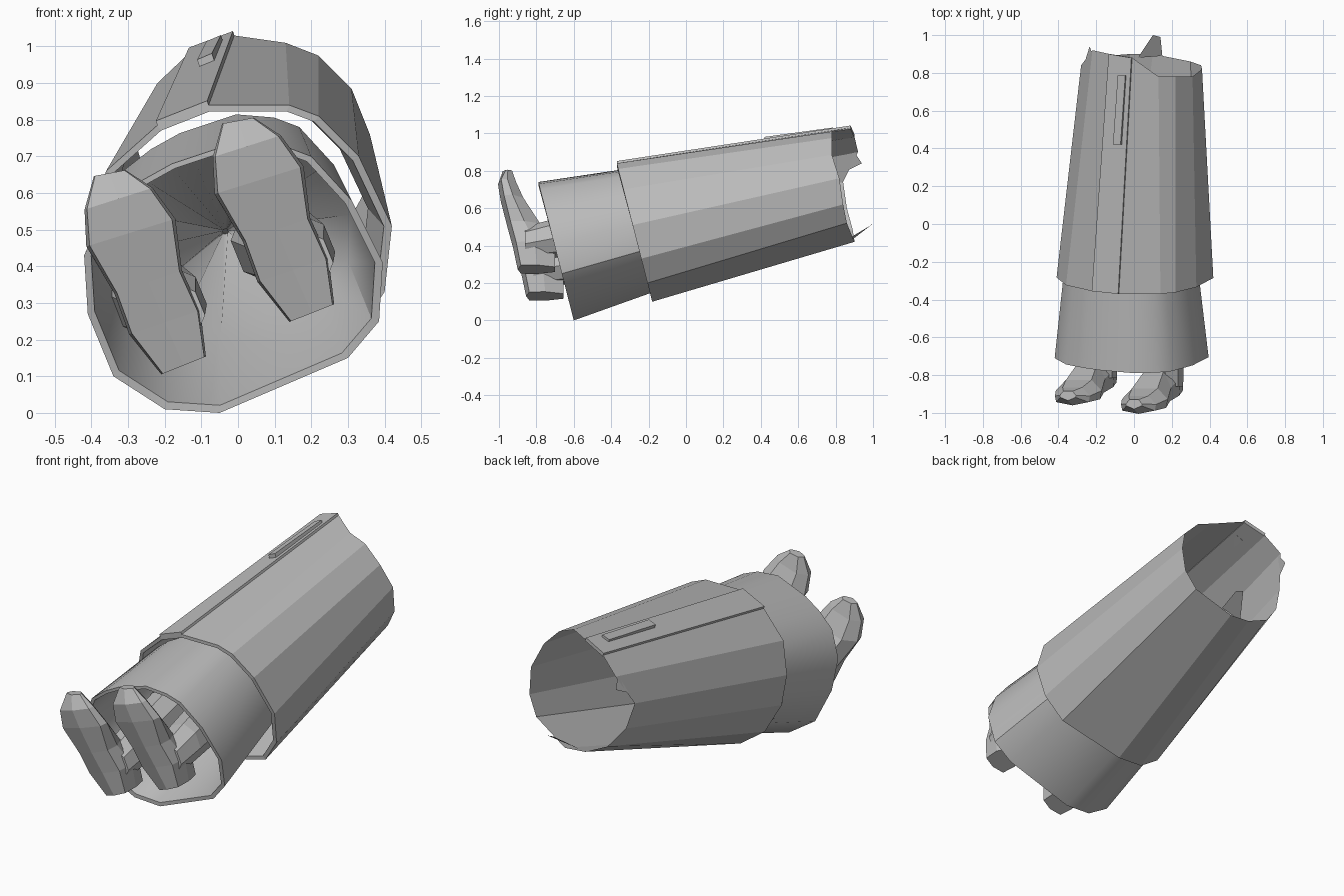
import bpy, bmesh, math
from mathutils import Vector

if "Cube" in bpy.data.objects:
    bpy.data.objects.remove(bpy.data.objects["Cube"])

grey = bpy.data.materials.new("cloth grey")
grey.diffuse_color = (0.5, 0.5, 0.5, 1)
grey.use_nodes = True
grey.node_tree.nodes["Principled BSDF"].inputs["Base Color"].default_value = grey.diffuse_color


def make(name, verts, faces, smooth=None):
    me = bpy.data.meshes.new(name)
    me.from_pydata([tuple(v) for v in verts], [], faces)
    bm = bmesh.new()
    bm.from_mesh(me)
    bmesh.ops.recalc_face_normals(bm, faces=bm.faces)
    bm.to_mesh(me)
    bm.free()
    me.materials.append(grey)
    ob = bpy.data.objects.new(name, me)
    bpy.context.collection.objects.link(ob)
    if smooth:
        bpy.ops.object.select_all(action='DESELECT')
        ob.select_set(True)
        bpy.context.view_layer.objects.active = ob
        bpy.ops.object.shade_smooth_by_angle(angle=math.radians(smooth))
    return ob


def loft(name, rings, cap_first=False, cap_last=False, smooth=None):
    n = len(rings[0])
    faces = [(r * n + i, r * n + (i + 1) % n, (r + 1) * n + (i + 1) % n, (r + 1) * n + i)
             for r in range(len(rings) - 1) for i in range(n)]
    if cap_first:
        faces.append(tuple(range(n)))
    if cap_last:
        faces.append(tuple(range((len(rings) - 1) * n, len(rings) * n)))
    return make(name, [v for ring in rings for v in ring], faces, smooth)


def scaled(ring, s, dy=0, dz=0):
    c = sum((Vector(p) for p in ring), Vector()) / len(ring)
    return [Vector((c.x + (p[0] - c.x) * s, p[1] + dy, c.z + (p[2] - c.z) * s + dz)) for p in ring]


# Coat: front hem, ragged back edge and a turned-in lining at the hem
hem = [(-.22, .785), (-.08, .84), (.14, .84), (.22, .81), (.33, .70), (.42, .51), (.40, .33),
       (.31, .20), (-.05, .10), (-.20, .11), (-.33, .20), (-.405, .35), (-.41, .50), (-.36, .66)]
end = [(-.13, .90, .985), (-.01, .88, 1.03), (.13, .78, 1.01), (.22, .78, .975), (.31, .78, .885),
       (.36, .82, .76), (.355, .84, .62), (.30, .86, .52), (.10, .90, .42), (-.02, .90, .43),
       (-.15, .89, .49), (-.24, .86, .60), (-.28, .84, .74), (-.22, .92, .90)]
hem = [Vector((x, -.155 - .256 * z, z)) for x, z in hem]
end = [Vector(p) for p in end]
loft("coat", [scaled(hem, .85, .25, .05), scaled(hem, .95), hem, end])

# Torn flaps at the back edge
make("torn_flap_bottom", [(.02, .88, .425), (.10, 1.0, .52), (.14, .99, .51), (.15, .89, .45)], [(0, 1, 2, 3)])
make("torn_flap_side", [(-.22, .90, .90), (-.235, .94, .84), (-.26, .86, .80)], [(0, 1, 2)])

# Raised closing strip along the top of the coat
up = Vector((-.004, 0, .012))
strip = [hem[0], hem[1], end[1], end[0]]
loft("closing_strip", [[p - up * .5 for p in strip], [p + up for p in strip]], True, True)

# Small bar on the strip
bar = [Vector(p) for p in ((-.105, .42, .945), (-.065, .42, .962), (-.04, .785, 1.012), (-.08, .785, .995))]
loft("strip_bar", [[p - up for p in bar], [p + up * 1.6 for p in bar]], True, True)

# Under robe: smooth tube with a rim and a lining that narrows inside
rim = [(-.42, .43), (-.41, .27), (-.34, .10), (-.20, .01), (-.05, .0), (.30, .15), (.385, .25),
       (.395, .41), (.31, .58), (.20, .70), (.12, .73), (0, .74), (-.18, .68), (-.27, .63), (-.36, .56)]
rim = [Vector((x, -.6 - .256 * z, z)) for x, z in rim]
loft("under_robe", [scaled(rim, .02, .95, .08), scaled(rim, .80, .5, .13), scaled(rim, .95), rim,
                    scaled(rim, .86, .5, .12)], cap_first=True, smooth=35)

# Boots: rows from toe to heel (left x,z, right x,z, sole y, upper y), plus legs
rows = [(-.04, .79, .04, .805, -.975, -.93), (-.062, .70, .11, .755, -1.0, -.91),
        (-.055, .60, .17, .67, -.985, -.87), (.02, .47, .19, .53, -.95, -.78),
        (.06, .36, .24, .42, -.92, -.70), (.145, .25, .258, .295, -.895, -.70)]
for side, off in (("right", Vector((0, 0, 0))), ("left", Vector((-.35, .045, -.143)))):
    rings = []
    for lx, lz, rx, rz, ys, yu in rows:
        l, r = Vector((lx, 0, lz)), Vector((rx, 0, rz))
        ring = []
        for t, y in ((0, ys + .012), (.5, ys - .005), (1, ys + .012), (1.04, (ys + yu) / 2),
                     (.8, yu), (.2, yu), (-.04, (ys + yu) / 2)):
            p = l.lerp(r, t)
            ring.append(p + Vector((0, y, 0)) + off)
        rings.append(ring)
    loft(side + "_boot", rings, True, True)

    leg = []
    for cx, y, cz, rad in ((.17, -.86, .41, .09), (.16, -.70, .44, .105), (.10, -.30, .47, .12)):
        leg.append([Vector((cx + rad * math.cos(a * math.tau / 8), y, cz + rad * math.sin(a * math.tau / 8))) + off
                    for a in range(8)])
    loft(side + "_leg", leg, True, True)
